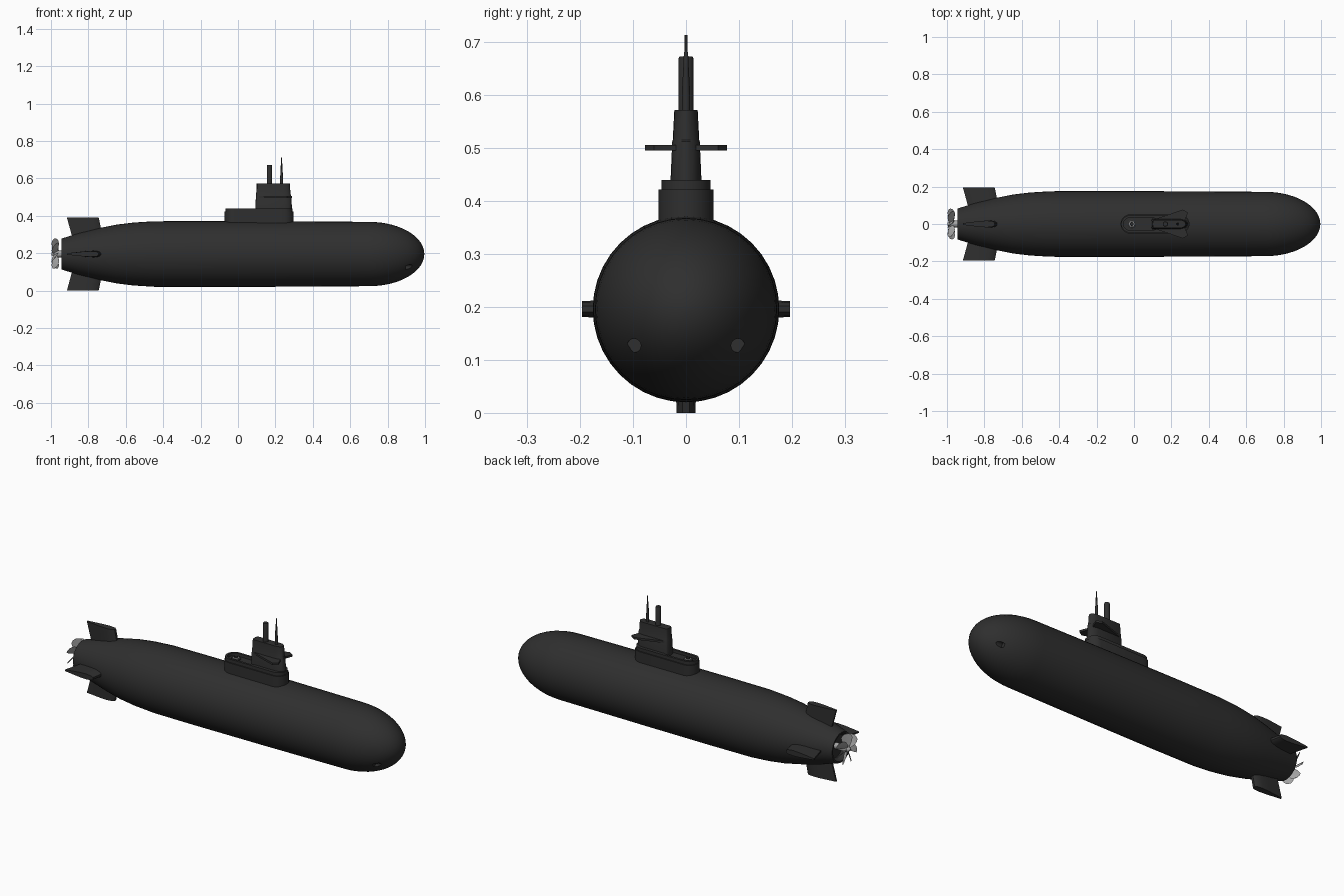
import bpy, bmesh, math
from mathutils import Matrix, Vector

cube = bpy.data.objects.get("Cube")
if cube:
    bpy.data.objects.remove(cube, do_unlink=True)

AXIS_Z = 0.196


def material(name, value, rough=0.6):
    m = bpy.data.materials.new(name)
    m.use_nodes = True
    m.diffuse_color = (value, value, value, 1)
    bsdf = next(n for n in m.node_tree.nodes if n.type == 'BSDF_PRINCIPLED')
    bsdf.inputs["Base Color"].default_value = (value, value, value, 1)
    bsdf.inputs["Roughness"].default_value = rough
    return m


BLACK = material("matte black", 0.028)
GREY = material("light grey metal", 0.38)


def finish(name, bm, mat=BLACK, angle=35):
    bmesh.ops.recalc_face_normals(bm, faces=bm.faces)
    mesh = bpy.data.meshes.new(name)
    bm.to_mesh(mesh)
    bm.free()
    mesh.materials.append(mat)
    ob = bpy.data.objects.new(name, mesh)
    bpy.context.collection.objects.link(ob)
    smooth(ob, angle)
    return ob


def smooth(ob, angle=35):
    bpy.ops.object.select_all(action='DESELECT')
    ob.select_set(True)
    bpy.context.view_layer.objects.active = ob
    bpy.ops.object.shade_smooth_by_angle(angle=math.radians(angle))


def loft(name, rings, mat=BLACK, angle=35):
    """Skin a list of equal-length point rings and cap both ends."""
    bm = bmesh.new()
    rows = [[bm.verts.new(p) for p in ring] for ring in rings]
    n = len(rows[0])
    for a, b in zip(rows, rows[1:]):
        for i in range(n):
            j = (i + 1) % n
            bm.faces.new((a[i], a[j], b[j], b[i]))
    bm.faces.new(rows[0])
    bm.faces.new(rows[-1])
    return finish(name, bm, mat, angle)


def lathe_x(name, profile, y=0, z=AXIS_Z, n=36, mat=BLACK):
    turn = [2 * math.pi * i / n for i in range(n)]
    return loft(name, [[(x, y + r * math.cos(t), z + r * math.sin(t)) for t in turn]
                       for x, r in profile], mat)


def lathe_z(name, profile, x, n=16, mat=BLACK):
    turn = [2 * math.pi * i / n for i in range(n)]
    return loft(name, [[(x + r * math.cos(t), r * math.sin(t), z) for t in turn]
                       for z, r in profile], mat)


def capsule(x0, x1, w, z, front=1.0, rear=1.0, n=10):
    """Long outline with elliptical ends, w being the half width."""
    pts = []
    for cx, k, start in ((x1 - w * front, front, -0.5), (x0 + w * rear, rear, 0.5)):
        for i in range(n + 1):
            t = math.pi * (start + i / n)
            pts.append((cx + k * w * math.cos(t), w * math.sin(t), z))
    return pts


def cut(target, cutter):
    cutter.hide_render = True
    mod = target.modifiers.new("cut", 'BOOLEAN')
    mod.operation = 'DIFFERENCE'
    mod.solver = 'EXACT'
    mod.object = cutter
    bpy.ops.object.select_all(action='DESELECT')
    target.select_set(True)
    bpy.context.view_layer.objects.active = target
    bpy.ops.object.modifier_apply(modifier=mod.name)
    bpy.data.objects.remove(cutter, do_unlink=True)


# Hull: recessed stern, tapered tail, long body and elliptical nose
profile = [(-0.91, 0.02), (-0.91, 0.066), (-0.945, 0.074), (-0.945, 0.082),
           (-0.85, 0.112), (-0.74, 0.139), (-0.65, 0.157), (-0.56, 0.168),
           (-0.45, 0.175), (-0.2, 0.176), (0.2, 0.175), (0.70, 0.172)]
for i in range(1, 15):
    t = math.radians(88) * i / 14
    profile.append((0.70 + 0.296 * math.sin(t), 0.172 * math.cos(t)))
hull = lathe_x("hull", profile, n=40)

# Bow tube openings
for side in (-1, 1):
    cut(hull, lathe_x("tube_cutter", [(0.895, 0.013), (1.05, 0.013)],
                      y=side * 0.098, z=0.127, n=16))
smooth(hull)

# Stern fins: thick leading part, thin trailing edge, smaller at the tip


def fin_ring(reach, lead, trail, half):
    chord = lead - trail
    side = [(0, 0.35), (0.06, 0.8), (0.25, 1), (0.5, 0.85), (1, 0.25)]
    outline = [(lead - chord * u, half * v) for u, v in side]
    outline += [(x, -h) for x, h in reversed(outline)]
    return [(x, h, reach) for x, h in outline]


for i, label in enumerate(("upper", "left", "lower", "right")):
    fin = loft("stern_fin_" + label, [fin_ring(0.05, -0.715, -0.875, 0.021),
                                      fin_ring(0.196, -0.745, -0.915, 0.015 if i % 2 else 0.018)])
    fin.data.transform(Matrix.Translation((0, 0, AXIS_Z))
                       @ Matrix.Rotation(-math.pi / 2 * i, 4, 'X'))

# Propeller: hub and twisted blades
lathe_x("propeller_hub", [(-0.90, 0.016), (-0.955, 0.018), (-0.985, 0.016), (-0.998, 0.005)],
        n=20, mat=GREY)
BLADES = 7
bm = bmesh.new()
for b in range(BLADES):
    spin = Matrix.Rotation(2 * math.pi * b / BLADES, 4, 'X')
    rows = []
    for r, half, pitch in ((0.012, 0.012, 60), (0.035, 0.023, 50),
                           (0.06, 0.029, 42), (0.075, 0.024, 38), (0.083, 0.010, 36)):
        p = math.radians(pitch)
        along = Vector((math.sin(p), math.cos(p), 0))
        normal = Vector((math.cos(p), -math.sin(p), 0)) * 0.002
        base = Vector((-0.977, 0, r))
        ring = [base + along * half, base + normal, base - along * half, base - normal]
        rows.append([bm.verts.new(spin @ v + Vector((0, 0, AXIS_Z))) for v in ring])
    for lo, hi in zip(rows, rows[1:]):
        for i in range(4):
            j = (i + 1) % 4
            bm.faces.new((lo[i], lo[j], hi[j], hi[i]))
    bm.faces.new(rows[0])
    bm.faces.new(rows[-1])
finish("propeller_blades", bm, GREY)

# Sail base with a stepped rim and a sunken hatch deck
base = loft("sail_base", [capsule(-0.072, 0.297, 0.052, 0.33),
                          capsule(-0.072, 0.297, 0.052, 0.422),
                          capsule(-0.068, 0.292, 0.046, 0.422),
                          capsule(-0.068, 0.292, 0.046, 0.440)])
cut(base, loft("deck_cutter", [capsule(-0.056, 0.13, 0.034, 0.424),
                               capsule(-0.056, 0.13, 0.034, 0.50)]))
smooth(base)

# Hatch
lathe_z("hatch_rim", [(0.42, 0.024), (0.430, 0.024), (0.432, 0.021)], -0.012, n=24)
lathe_z("hatch_lid", [(0.43, 0.016), (0.434, 0.015)], -0.012, n=24, mat=GREY)
lathe_z("hatch_cap", [(0.43, 0.011), (0.438, 0.009)], -0.012, n=16)

# Sail: tapered tower with a slightly raised upper band
loft("sail", [capsule(0.092, 0.290, 0.030, 0.42, 1.6, 0.3),
              capsule(0.096, 0.284, 0.026, 0.512, 1.6, 0.3),
              capsule(0.097, 0.281, 0.025, 0.515, 1.6, 0.3),
              capsule(0.100, 0.277, 0.022, 0.572, 1.6, 0.3)])

# Diving planes on the sail
half = [(0.10, 0.022), (0.262, 0.077), (0.288, 0.060), (0.27, 0.015)]
outline = half + [(x, -y) for x, y in reversed(half)]
loft("sail_planes", [[(x, y, z) for x, y in outline] for z in (0.495, 0.506)])

# Masts
lathe_z("periscope_mast", [(0.55, 0.014), (0.669, 0.014), (0.673, 0.012)], 0.168)
lathe_z("antenna_mast", [(0.55, 0.008), (0.60, 0.008), (0.655, 0.005), (0.68, 0.004),
                         (0.682, 0.0025), (0.713, 0.0025)], 0.233, n=12)
